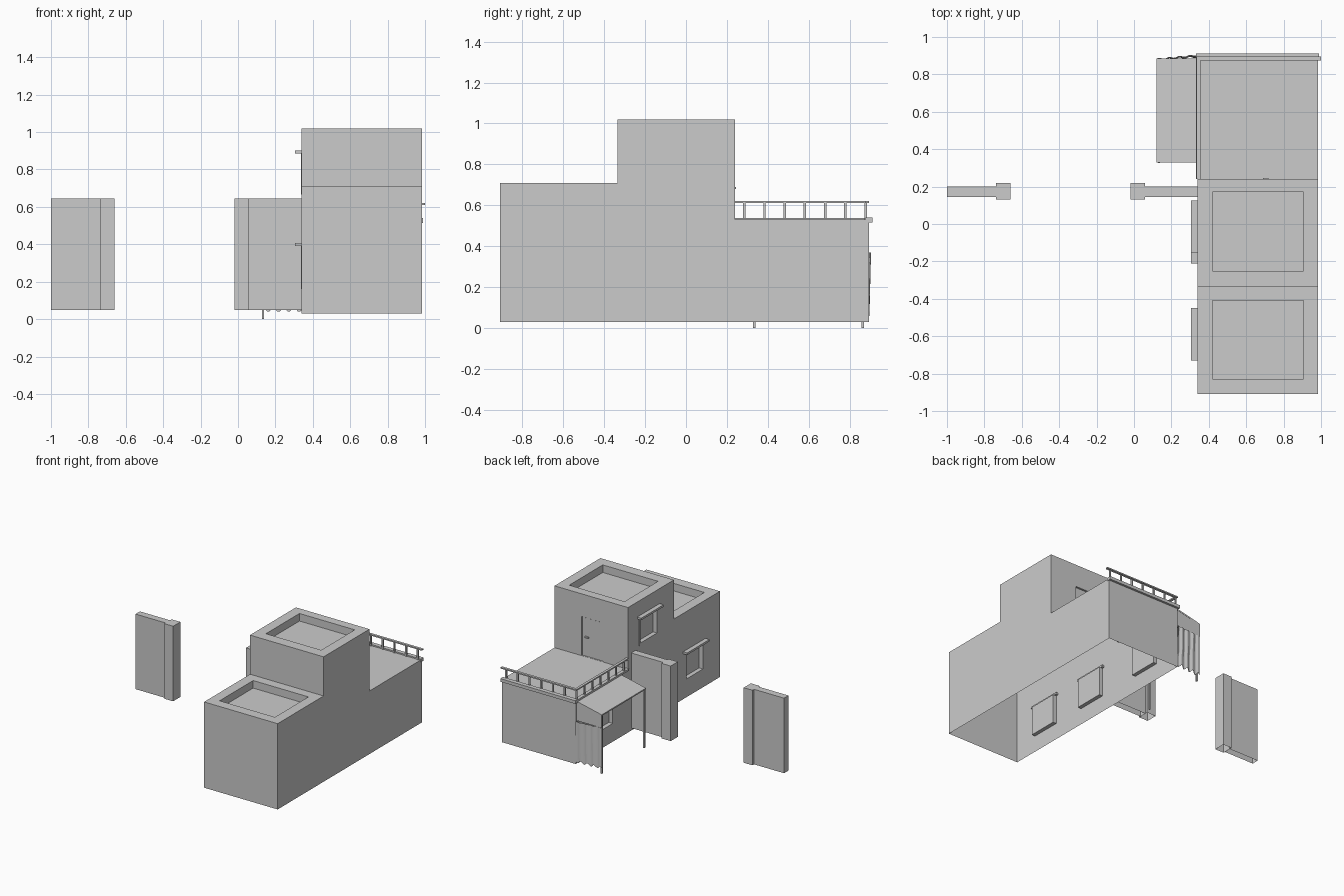
import bpy, bmesh, math

if "Cube" in bpy.data.objects:
    bpy.data.objects.remove(bpy.data.objects["Cube"])

WALL_X, RIGHT_X = 0.34, 0.985


def mesh_object(name, bm):
    bmesh.ops.recalc_face_normals(bm, faces=bm.faces)
    me = bpy.data.meshes.new(name)
    bm.to_mesh(me)
    bm.free()
    ob = bpy.data.objects.new(name, me)
    bpy.context.collection.objects.link(ob)
    return ob


def add_box(bm, x, y, z):
    r = bmesh.ops.create_cube(bm, size=1)
    for v in r['verts']:
        v.co = [(a + b) / 2 + c * (b - a) for (a, b), c in zip((x, y, z), v.co)]


def box(name, x, y, z):
    bm = bmesh.new()
    add_box(bm, x, y, z)
    return mesh_object(name, bm)


def prism(name, pts, d0, d1, place):
    """Extrude a 2D profile between two depths."""
    bm = bmesh.new()
    f = bm.faces.new([bm.verts.new(place(a, b, d0)) for a, b in pts])
    r = bmesh.ops.extrude_face_region(bm, geom=[f])
    end = place(0, 0, d1)
    start = place(0, 0, d0)
    for v in [g for g in r['geom'] if isinstance(g, bmesh.types.BMVert)]:
        v.co += type(v.co)(e - s for e, s in zip(end, start))
    return mesh_object(name, bm)


def remove_underside(ob, z):
    bm = bmesh.new()
    bm.from_mesh(ob.data)
    low = [f for f in bm.faces if all(abs(v.co.z - z) < 1e-4 for v in f.verts)]
    bmesh.ops.delete(bm, geom=low, context='FACES')
    bm.to_mesh(ob.data)
    bm.free()


# stepped house body
house = prism("house_body", [(-.91, .03), (.895, .03), (.895, .53), (.24, .53), (.24, 1.02),
                             (-.335, 1.02), (-.335, .71), (-.91, .71)],
              WALL_X, RIGHT_X, lambda a, b, d: (d, a, b))

# windows: name, y range, z range, has canopy
windows = [("upper", (-.135, .105), (.665, .885), True),
           ("front", (-.71, -.47), (.16, .39), True),
           ("middle", (-.19, .05), (.16, .39), True),
           ("porch", (.42, .66), (.16, .39), False)]

# roof wells, window recesses and terrace door recess
cuts = [((.42, .905), (-.25, .17), (.96, 1.1)),
        ((.42, .905), (-.83, -.41), (.65, .8)),
        ((.56, .75), (.22, .3), (.531, .84))]
cuts += [((.3, .37), y, z) for _, y, z, _ in windows]
bm = bmesh.new()
for c in cuts:
    add_box(bm, *c)
cutter = mesh_object("recess_cutter", bm)
mod = house.modifiers.new("recesses", 'BOOLEAN')
mod.operation, mod.solver, mod.object = 'DIFFERENCE', 'EXACT', cutter
bpy.context.view_layer.objects.active = house
bpy.ops.object.modifier_apply(modifier=mod.name)
bpy.data.objects.remove(cutter)
remove_underside(house, .03)

# window frames and canopies
for name, (y0, y1), (z0, z1), canopy in windows:
    bm = bmesh.new()
    t, fx = .018, (.336, .37)
    for y in ((y0, y0 + t), (y1 - t, y1)):
        add_box(bm, fx, y, (z0, z1))
    for z in ((z0, z0 + t), (z1 - t, z1)):
        add_box(bm, fx, (y0 + t, y1 - t), z)
    mesh_object(name + "_window_frame", bm)
    if canopy:
        box(name + "_window_canopy", (.305, .36), (y0 - .02, y1 + .02), (z1, z1 + .016))

# terrace door and handle
box("terrace_door", (.565, .745), (.205, .232), (.532, .835))
box("door_handle", (.69, .72), (.23, .245), (.68, .69))

# terrace ledges and railing
box("terrace_ledge_side", (.332, .36), (.24, .89), (.522, .537))
box("terrace_ledge_back", (.332, .99), (.878, .912), (.515, .54))
box("railing_top_side", (.335, .355), (.24, .887), (.61, .62))
box("railing_top_back", (.335, 1.0), (.875, .895), (.61, .62))
bm = bmesh.new()
for i in range(7):
    y = .285 + i * .0988
    add_box(bm, (.339, .351), (y - .006, y + .006), (.53, .612))
for i in range(1, 7):
    x = .345 + i * .103
    add_box(bm, (x - .006, x + .006), (.872, .884), (.53, .612))
mesh_object("railing_posts", bm)

# porch awning: sloped roof, side valance, posts
prism("awning_roof", [(.12, .465), (.345, .515), (.345, .525), (.12, .475)], .33, .885,
      lambda a, b, d: (a, d, b))
prism("awning_valance", [(.12, .37), (.34, .37), (.34, .515), (.12, .466)], .876, .884,
      lambda a, b, d: (a, d, b))
for name, y in (("front", .333), ("back", .865)):
    box("awning_post_" + name, (.127, .139), (y - .006, y + .006), (0, .468))

# wavy curtain under the valance
bm = bmesh.new()
n = 24
rows = []
for i in range(n + 1):
    u = i / n
    x = .12 + .22 * u
    wave = .004 * math.sin(u * 4 * math.tau)
    rows.append([bm.verts.new((x, .883 + .022 * u + wave, .37)),
                 bm.verts.new((x, .880 + .015 * u + wave * 1.3,
                               .05 + .012 * math.sin(u * 4 * math.tau)))])
for a, b in zip(rows, rows[1:]):
    bm.faces.new((a[0], b[0], b[1], a[1]))
curtain = mesh_object("porch_curtain", bm)
sol = curtain.modifiers.new("thickness", 'SOLIDIFY')
sol.thickness = .003

# boundary walls with gate pillars
for side, wall, pillar in (("left", (-1, -.735), (-.737, -.66)),
                           ("right", (.06, .34), (-.02, .06))):
    for part, x, y in (("wall", wall, (.145, .2)), ("pillar", pillar, (.13, .22))):
        remove_underside(box(f"{side}_gate_{part}", x, y, (.05, .645)), .05)
